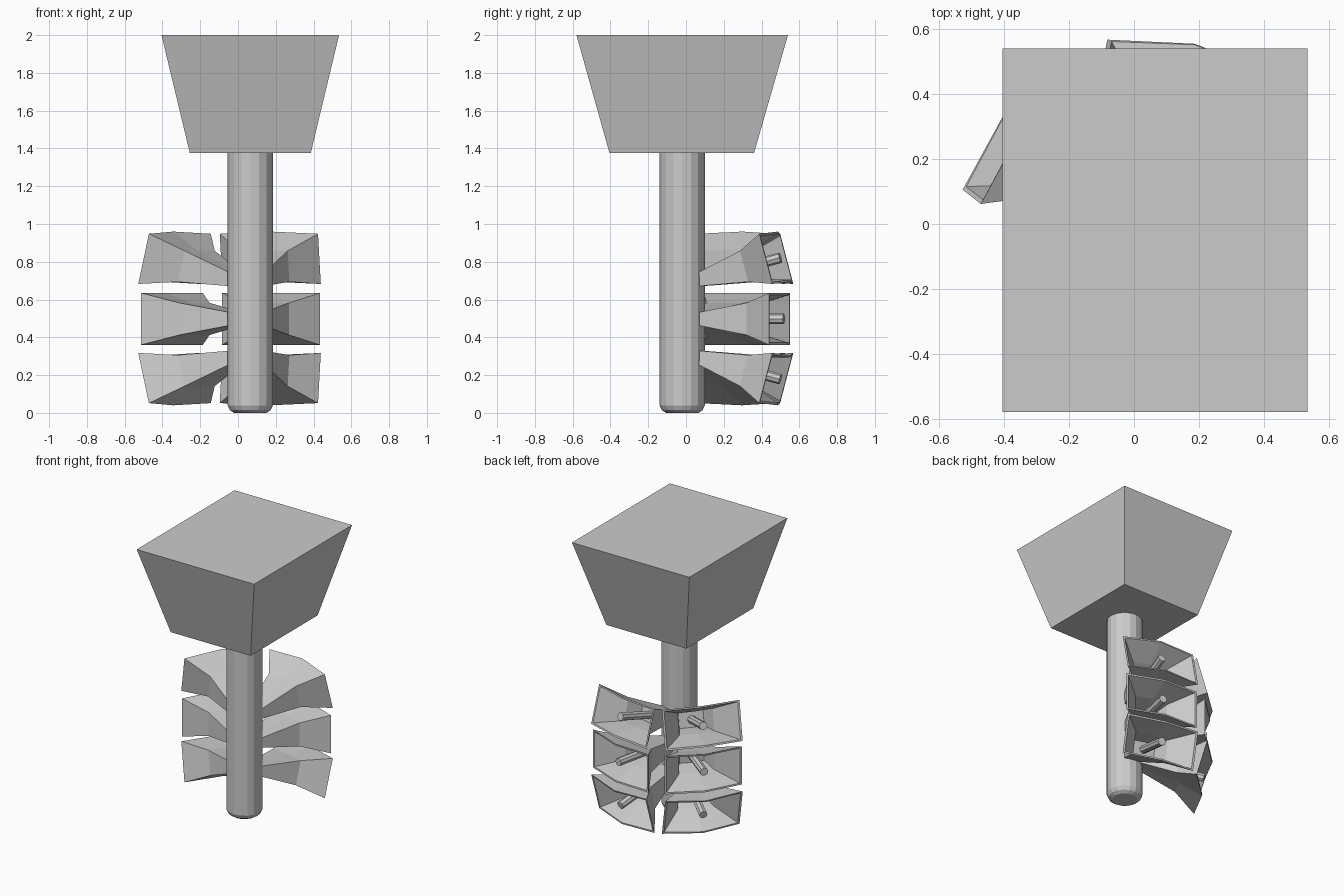
import bpy, bmesh
from math import radians, cos, sin, pi
from mathutils import Matrix, Vector

if "Cube" in bpy.data.objects:
    bpy.data.objects.remove(bpy.data.objects["Cube"])

CX, CY = 0.065, -0.02          # pole axis


def finish(name, bm, matrix=Matrix()):
    bmesh.ops.recalc_face_normals(bm, faces=bm.faces)
    me = bpy.data.meshes.new(name)
    bm.to_mesh(me)
    bm.free()
    ob = bpy.data.objects.new(name, me)
    ob.matrix_world = matrix
    bpy.context.collection.objects.link(ob)
    return ob


def loft(name, rings, matrix=Matrix()):
    """Skin a list of equal-length point rings and cap both ends."""
    bm = bmesh.new()
    loops = [[bm.verts.new(p) for p in ring] for ring in rings]
    n = len(loops[0])
    for a, b in zip(loops, loops[1:]):
        for i in range(n):
            j = (i + 1) % n
            bm.faces.new((a[i], a[j], b[j], b[i]))
    bm.faces.new(loops[0])
    bm.faces.new(loops[-1])
    return finish(name, bm, matrix)


def circle_z(r, z, n=16):
    return [(CX + r * cos(2 * pi * i / n), CY + r * sin(2 * pi * i / n), z)
            for i in range(n)]


def circle_x(r, x, n=8):
    return [(x, r * cos(2 * pi * i / n), r * sin(2 * pi * i / n))
            for i in range(n)]


def rect_z(x0, x1, y0, y1, z):
    return [(x0, y0, z), (x1, y0, z), (x1, y1, z), (x0, y1, z)]


def horn_section(u, w, h, bow):
    """Wide slot with its centre line pushed outward by bow."""
    return [(u, -w, -h), (u + bow, 0, -h), (u, w, -h),
            (u, w, h), (u + bow, 0, h), (u, -w, h)]


# tapered box on top
loft("top_box", [rect_z(-0.255, 0.385, -0.405, 0.36, 1.375),
                 rect_z(-0.405, 0.535, -0.58, 0.54, 2.0)])

# pole with rounded foot
loft("pole", [circle_z(r, z) for r, z in
              ((0.085, 0), (0.108, 0.015), (0.12, 0.04), (0.12, 1.38))])

# two columns of three horns, fanned up and down
horn_rings = [(0.09, 0.05, 0.033, 0.0), (0.375, 0.13, 0.085, 0.02),
              (0.527, 0.266, 0.1375, 0.045), (0.527, 0.252, 0.126, 0.045),
              (0.38, 0.12, 0.075, 0.02), (0.27, 0.085, 0.052, 0.01)]
for side, azimuth in (("right", 78), ("left", 142)):
    for level, z, tilt in (("low", 0.321, -15), ("middle", 0.4975, 0), ("high", 0.679, 15)):
        m = (Matrix.Translation(Vector((CX, CY, z)))
             @ Matrix.Rotation(radians(azimuth), 4, 'Z')
             @ Matrix.Rotation(radians(-tilt), 4, 'Y'))
        loft(f"horn_{side}_{level}", [horn_section(*r) for r in horn_rings], m)
        # driver stub inside the horn
        loft(f"driver_{side}_{level}", [circle_x(0.028, 0.27), circle_x(0.028, 0.55)], m)
